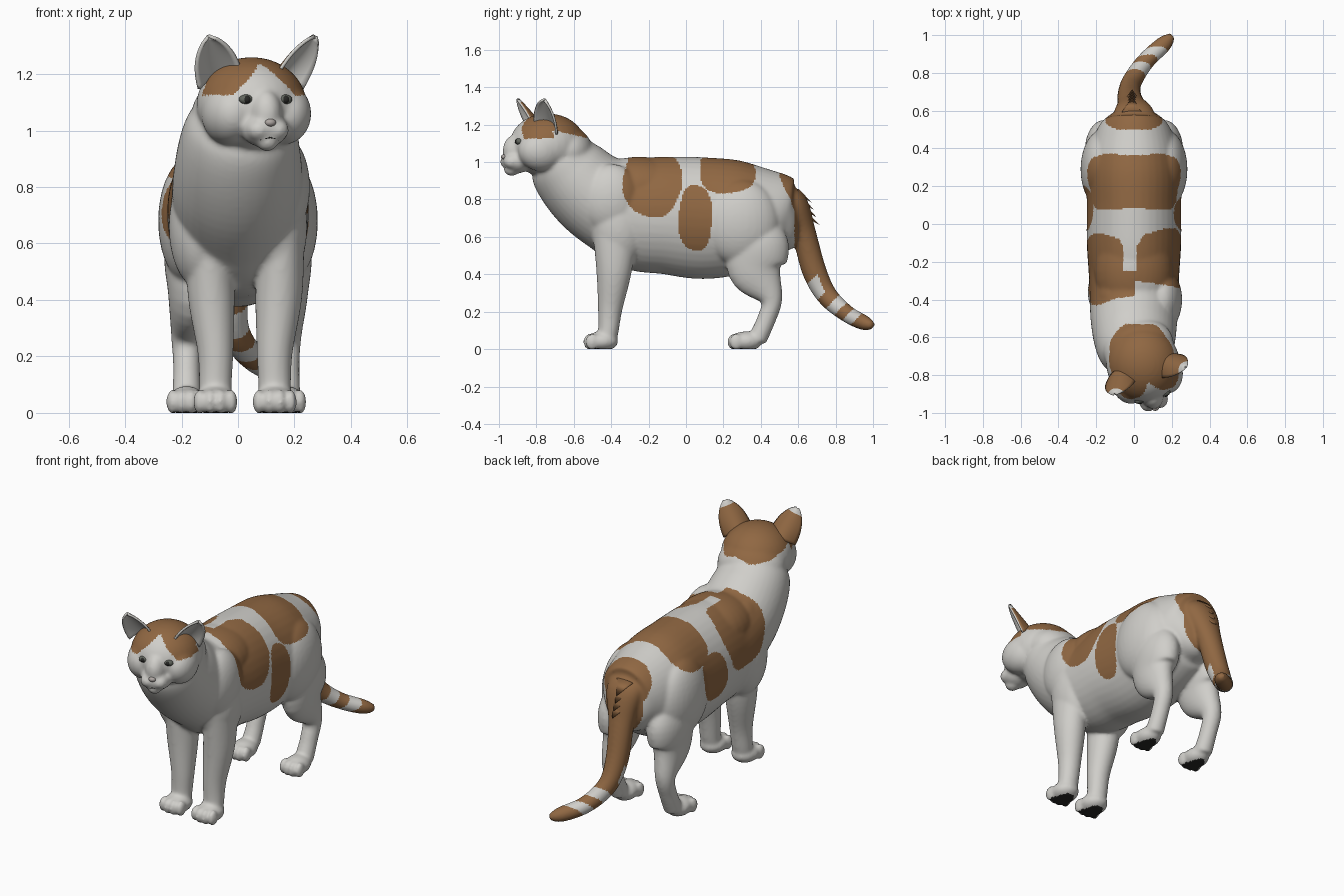
import bpy
import bmesh
from math import sin, cos, pi, radians
from mathutils import Matrix, Vector

default = bpy.data.objects.get("Cube")
if default:
    bpy.data.objects.remove(default)


def material(name, rgb):
    m = bpy.data.materials.new(name)
    m.use_nodes = True
    m.diffuse_color = (*rgb, 1)
    bsdf = m.node_tree.nodes["Principled BSDF"]
    bsdf.inputs["Base Color"].default_value = (*rgb, 1)
    bsdf.inputs["Roughness"].default_value = 0.8
    return m


WHITE = material("white fur", (0.63, 0.62, 0.59))
GINGER = material("ginger fur", (0.28, 0.137, 0.055))
DARK = material("dark pads", (0.02, 0.02, 0.018))
IRIS = material("grey iris", (0.12, 0.13, 0.11))
NOSE = material("dusky nose", (0.42, 0.38, 0.36))


def place(x, y, z, rx=1, ry=1, rz=1):
    return Matrix.Translation((x, y, z)) @ Matrix.Diagonal((rx, ry, rz, 1))


def make_object(name, bm, mats):
    bmesh.ops.recalc_face_normals(bm, faces=bm.faces)
    mesh = bpy.data.meshes.new(name)
    bm.to_mesh(mesh)
    bm.free()
    for m in mats:
        mesh.materials.append(m)
    ob = bpy.data.objects.new(name, mesh)
    bpy.context.collection.objects.link(ob)
    mesh.polygons.foreach_set("use_smooth", [True] * len(mesh.polygons))
    return ob


def bake(ob):
    """Turn the modified object into plain mesh."""
    bpy.ops.object.select_all(action='DESELECT')
    ob.select_set(True)
    bpy.context.view_layer.objects.active = ob
    bpy.ops.object.convert(target='MESH')


def ball(bm, matrix):
    bmesh.ops.create_uvsphere(bm, u_segments=32, v_segments=20, radius=1, matrix=matrix)


def blob(name, matrix, mat):
    bm = bmesh.new()
    ball(bm, matrix)
    return make_object(name, bm, [mat])


def spline(points, steps=6):
    """Smooth curve through centre and radius samples."""
    out, last = [], len(points) - 1
    for i in range(last):
        p = [points[min(max(i + k, 0), last)] for k in (-1, 0, 1, 2)]
        for s in range(steps):
            t = s / steps
            out.append([b + t * (c - a) / 2 + t * t * (a - 2.5 * b + 2 * c - d / 2)
                        + t ** 3 * (1.5 * (b - c) + (d - a) / 2) for a, b, c, d in zip(*p)])
    return out + [list(points[-1])]


def loft(bm, points, sides=40):
    """Elliptical tube; each sample is x, y, z, half width, half depth."""
    path = spline(points)
    rings = []
    for i, (x, y, z, a, b) in enumerate(path):
        t = Vector(path[min(i + 1, len(path) - 1)][:3]) - Vector(path[max(i - 1, 0)][:3])
        t.normalize()
        side = Vector((1, 0, 0)) - t * t.x
        side.normalize()
        up = t.cross(side)
        angles = [2 * pi * k / sides for k in range(sides)]
        rings.append([bm.verts.new(Vector((x, y, z)) + side * a * cos(q) + up * b * sin(q))
                      for q in angles])
    for r, s in zip(rings, rings[1:]):
        for k in range(sides):
            n = (k + 1) % sides
            bm.faces.new((r[k], r[n], s[n], s[k]))
    bm.faces.new(rings[0])
    bm.faces.new(rings[-1])


# Torso and neck
bm = bmesh.new()
loft(bm, [(0, .6, .71, .09, .13), (0, .56, .71, .15, .185), (0, .48, .72, .205, .23),
          (0, .3, .71, .25, .3), (0, .1, .7, .25, .325), (0, -.1, .715, .25, .315),
          (0, -.26, .72, .24, .3), (0, -.37, .76, .235, .265), (0, -.5, .83, .23, .235),
          (.005, -.615, .94, .215, .21), (.02, -.685, 1.03, .19, .175), (.03, -.74, 1.09, .13, .12)])
ball(bm, place(0, -.25, .86, .21, .28, .168))
ball(bm, place(0, .52, .76, .14, .1, .14))

# Tail
loft(bm, [(0, .5, .83, .1, .06), (0, .575, .775, .11, .075), (-.015, .63, .62, .075, .065),
          (-.025, .685, .42, .062, .065), (-.01, .755, .285, .053, .056),
          (.06, .86, .19, .048, .046), (.16, .955, .14, .043, .04), (.205, .998, .13, .018, .018)])

# Legs, haunches, shoulders and toes
for s, front_x, hind_x in ((1, .13, .17), (-1, -.08, -.182)):
    ball(bm, place(s * .135, -.36, .66, .11, .15, .22))
    ball(bm, place(.02 + s * .13, -.4, .8, .105, .17, .19))
    loft(bm, [(front_x + s * .025, -.38, .64, .08, .12), (front_x + s * .015, -.385, .42, .083, .095),
              (front_x, -.405, .22, .064, .066), (front_x, -.415, .1, .058, .055),
              (front_x, -.43, .04, .06, .055)])
    ball(bm, place(s * .165, .29, .68, .118, .21, .23))
    loft(bm, [(s * .15, .37, .7, .07, .1), (s * .16, .385, .56, .1, .165),
              (s * .165, .375, .42, .083, .148), (hind_x, .455, .27, .055, .062),
              (hind_x, .43, .16, .048, .05), (hind_x, .38, .05, .052, .052)])
    for px, py, width in ((front_x, -.45, .075), (hind_x, .32, .067)):
        ball(bm, place(px, py, .042, width, .088, .053))
        for k in (-1.5, -.5, .5, 1.5):
            ball(bm, place(px + k * width * .5, py - .07 + abs(k) * .012, .039, .022, .036, .044))

# Head, slightly turned
HEAD = Matrix.Translation((.048, -.74, 1.09)) @ Matrix.Rotation(radians(16), 4, 'Z')
ball(bm, HEAD @ place(0, 0, 0, .195, .205, .17))
ball(bm, HEAD @ place(0, .09, -.03, .19, .15, .14))
ball(bm, HEAD @ place(0, -.17, -.085, .085, .08, .065))
ball(bm, HEAD @ place(0, -.17, -.03, .06, .078, .09))
ball(bm, HEAD @ place(0, -.2, -.132, .037, .042, .032))
for s in (-1, 1):
    ball(bm, HEAD @ place(s * .033, -.205, -.088, .044, .048, .04))
    ball(bm, HEAD @ place(s * .1, -.06, -.03, .096, .13, .11))

# Fuse into one smooth skin
body = make_object("body", bm, [WHITE, GINGER, DARK])
remesh = body.modifiers.new("fuse", 'REMESH')
remesh.mode = 'VOXEL'
remesh.voxel_size = 0.009
soften = body.modifiers.new("soften", 'SMOOTH')
soften.factor = 0.5
soften.iterations = 10
bake(body)
for v in body.data.vertices:
    v.co.z = max(v.co.z, 0)

# Coat patches as rounded side shapes: side (0 for both), centre y, z, radii
PATCHES = [(1, -.18, .9, .155, .19), (-1, -.24, .89, .185, .21), (1, .05, .7, .09, .17),
           (-1, .08, .73, .12, .13), (0, .22, .96, .15, .13)]
TAIL_BANDS = (.3, .44, .53, .61, .68, .75)
TO_HEAD = HEAD.inverted()


def coat(c, n):
    x, y, z = c
    if z < .005 and n.z < -.85:
        return 2
    if y < -.5 and z > .9:
        h = TO_HEAD @ c
        if h.y < -.02:
            return int(h.z > max(.035, .15 - abs(h.x)))
        return int(h.z > .075 - .2 * h.y and y < -.53)
    if y > .58 and z < .55:
        d = y - z
        underside = d > TAIL_BANDS[1] or n.y + n.z < .15
        return 1 - underside * (sum(d > band for band in TAIL_BANDS) % 2)
    low = max(0, .92 - z)
    if y > min(.58, .5 + .45 * low) and abs(x) < .17 - .2 * low:
        return 1
    notch = abs(x + .02) < .035 + max(0, y + .12) * .6 and -.25 < y < .04
    for side, cy, cz, ry, rz in PATCHES:
        u, w = abs(y - cy) / ry, abs(z - cz) / rz
        wave = 1 + .1 * sin(23 * z + 17 * y)
        if side * x >= 0 and u ** 2.4 + w ** 2.4 < wave and not (notch and z > .9):
            return 1
    return 0


for f in body.data.polygons:
    f.material_index = coat(f.center, f.normal)
    f.use_smooth = True

# Ears: cupped shells, white inside and at the tip, ginger behind
EAR_HEIGHT = 0.185
for s, name, turn in ((1, "left_ear", 36), (-1, "right_ear", 10)):
    bm = bmesh.new()
    cols, rows = 12, 12
    grid = []
    for j in range(rows + 1):
        v = j / rows
        width = .074 * (1 - v ** 2.6) ** .8 + .006
        grid.append([bm.verts.new((width * u, .06 * (1 - u * u) * (1 - .8 * v), v * EAR_HEIGHT))
                     for u in (2 * i / cols - 1 for i in range(cols + 1))])
    for r, t in zip(grid, grid[1:]):
        for i in range(cols):
            bm.faces.new((r[i], r[i + 1], t[i + 1], t[i]))
    ear = make_object(name, bm, [WHITE, GINGER])
    shell = ear.modifiers.new("thickness", 'SOLIDIFY')
    shell.thickness = 0.012
    shell.offset = 0
    bake(ear)
    for f in ear.data.polygons:
        f.material_index = int(f.normal.y > .2 and f.center.z < .85 * EAR_HEIGHT)
    ear.matrix_world = (HEAD @ Matrix.Translation((s * .128, -.05, .08))
                        @ Matrix.Rotation(s * radians(turn), 4, 'Z')
                        @ Matrix.Rotation(s * radians(17), 4, 'Y')
                        @ Matrix.Rotation(radians(25), 4, 'X'))

# Eyes, nose and mouth
for s, side in ((1, "left"), (-1, "right")):
    blob(side + "_eye", HEAD @ place(s * .07, -.179, .02, .028, .02, .018), IRIS)
    blob(side + "_pupil", HEAD @ place(s * .071, -.189, .02, .014, .013, .014), DARK)
blob("nose", HEAD @ place(0, -.242, -.062, .02, .016, .014), NOSE)
curve = bpy.data.curves.new("mouth", 'CURVE')
curve.dimensions = '3D'
curve.bevel_depth = 0.003
line = curve.splines.new('POLY')
line.points.add(4)
for p, u in zip(line.points, (-2, -1, 0, 1, 2)):
    p.co = (u * .017, -.24 + .003 * u * u, -.114 - .004 * abs(u), 1)
curve.materials.append(DARK)
mouth = bpy.data.objects.new("mouth", curve)
bpy.context.collection.objects.link(mouth)
mouth.matrix_world = HEAD

# Ruffled fur at the tail root
for i in range(4):
    bm = bmesh.new()
    bmesh.ops.create_cone(bm, cap_ends=True, segments=16, radius1=.055, radius2=0, depth=.1,
                          matrix=place(0, 0, 0, 1, .28, 1))
    tuft = make_object("tail_tuft_%d" % (i + 1), bm, [GINGER])
    tuft.matrix_world = (Matrix.Translation((-.01, .632 + .014 * i, .815 - .04 * i))
                         @ Matrix.Rotation(radians(-128), 4, 'X'))
